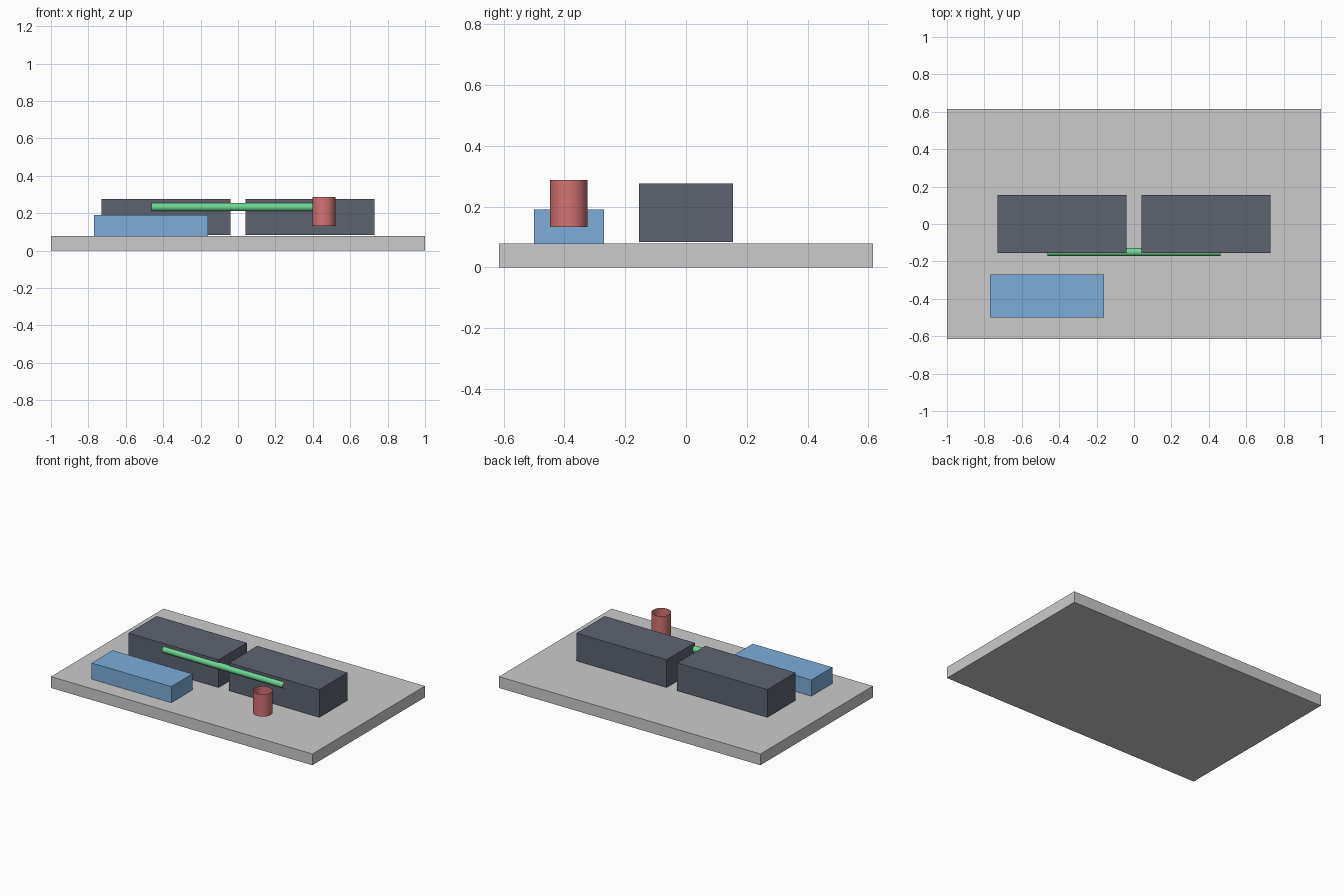
import bpy, bmesh, math
from mathutils import Matrix, Vector

if "Cube" in bpy.data.objects:
    bpy.data.objects.remove(bpy.data.objects["Cube"])


def finish(name, bm, color=None):
    mesh = bpy.data.meshes.new(name)
    bm.to_mesh(mesh)
    bm.free()
    obj = bpy.data.objects.new(name, mesh)
    bpy.context.collection.objects.link(obj)
    if color:
        mat = bpy.data.materials.new(name + "_color")
        mat.diffuse_color = (*color, 1)
        mat.use_nodes = True
        mat.node_tree.nodes["Principled BSDF"].inputs["Base Color"].default_value = mat.diffuse_color
        mesh.materials.append(mat)
    return obj


def box(name, x, y, z, color=None):
    """Box from (min, max) ranges on each axis."""
    size = [r[1] - r[0] for r in (x, y, z)]
    mid = Vector([(r[0] + r[1]) / 2 for r in (x, y, z)])
    bm = bmesh.new()
    bmesh.ops.create_cube(bm, size=1, matrix=Matrix.Translation(mid) @ Matrix.Diagonal((*size, 1)))
    return finish(name, bm, color)


def open_tube(name, center, radius, length, color, rotation=Matrix()):
    """Smooth cylinder wall without end caps."""
    bm = bmesh.new()
    bmesh.ops.create_cone(bm, cap_ends=False, segments=32, radius1=radius, radius2=radius,
                          depth=length, matrix=Matrix.Translation(center) @ rotation)
    for face in bm.faces:
        face.smooth = True
    return finish(name, bm, color)


DARK = (0.11, 0.125, 0.16)
BLUE = (0.20, 0.42, 0.70)
GREEN = (0.16, 0.68, 0.30)
RED = (0.65, 0.17, 0.17)

# Base slab
box("base_plate", (-1, 1), (-0.615, 0.615), (0, 0.078))

# Pair of dark blocks, hovering slightly above the slab
for side, x in (("left", (-0.73, -0.04)), ("right", (0.04, 0.73))):
    box(side + "_block", x, (-0.154, 0.154), (0.083, 0.275), DARK)

# Low blue block in front
box("front_block", (-0.77, -0.16), (-0.5, -0.27), (0.078, 0.19), BLUE)

# Horizontal rod bridging the dark blocks
open_tube("connecting_rod", (0, -0.15, 0.233), 0.022, 0.925, GREEN,
          Matrix.Rotation(math.pi / 2, 4, 'Y'))

# Upright open tube
open_tube("upright_tube", (0.459, -0.386, 0.2095), 0.0615, 0.154, RED)
